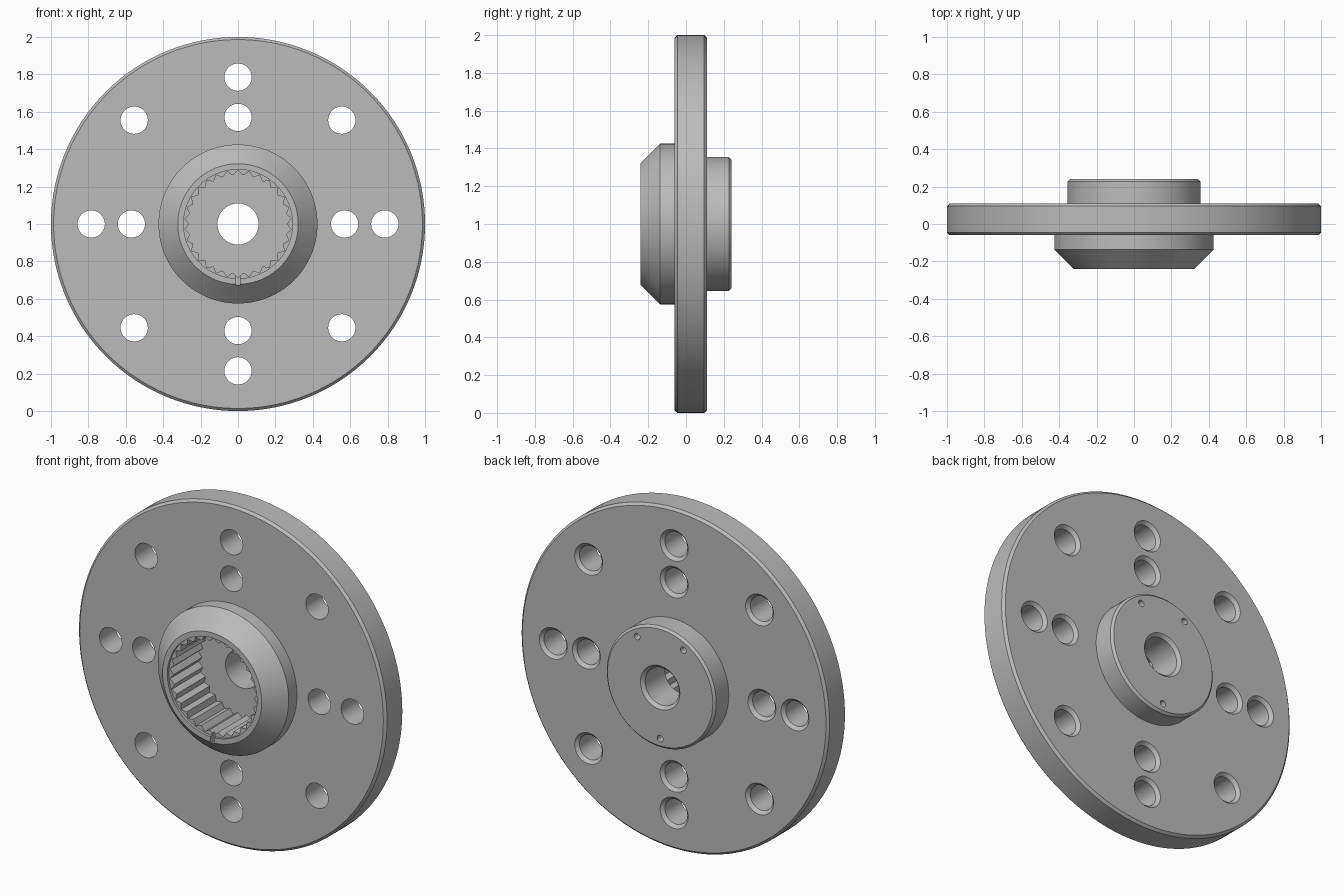
import bpy, bmesh, math

if "Cube" in bpy.data.objects:
    bpy.data.objects.remove(bpy.data.objects["Cube"])

metal = bpy.data.materials.new("grey metal")
metal.diffuse_color = (0.5, 0.5, 0.5, 1)
metal.use_nodes = True
metal.node_tree.nodes["Principled BSDF"].inputs["Base Color"].default_value = metal.diffuse_color


def loft(name, rings, x=0.0, z=1.0):
    """Closed solid along the y axis; each ring is (y, list of radii by angle)."""
    bm = bmesh.new()
    loops = []
    for y, radii in rings:
        n = len(radii)
        loops.append([bm.verts.new((x + r * math.sin(2 * math.pi * i / n), y,
                                    z + r * math.cos(2 * math.pi * i / n)))
                      for i, r in enumerate(radii)])
    for a, b in zip(loops, loops[1:]):
        for i in range(n):
            j = (i + 1) % n
            bm.faces.new((a[i], a[j], b[j], b[i]))
    bm.faces.new(loops[0])
    bm.faces.new(loops[-1])
    bmesh.ops.recalc_face_normals(bm, faces=bm.faces)
    mesh = bpy.data.meshes.new(name)
    bm.to_mesh(mesh)
    bm.free()
    mesh.materials.append(metal)
    obj = bpy.data.objects.new(name, mesh)
    bpy.context.collection.objects.link(obj)
    return obj


def lathe(name, profile, sides, x=0.0, z=1.0):
    return loft(name, [(y, [r] * sides) for y, r in profile], x, z)


# Flange with conical front collar and round rear boss
flange = lathe("hub_flange", [
    (-0.24, 0.322), (-0.137, 0.425), (-0.06, 0.425), (-0.06, 0.986),
    (-0.046, 1.0), (0.096, 1.0), (0.11, 0.986), (0.11, 0.355),
    (0.227, 0.355), (0.24, 0.342)], 128)

cutters = []

# Toothed socket with a plain lip at its mouth
teeth = 30
cutters.append(loft("socket_cutter", [(y, [0.286, 0.262] * teeth) for y in (-0.3, 0.04)]))
cutters.append(lathe("lip_cutter", [(-0.3, 0.291), (-0.225, 0.291)], 96))

# Centre bore, chamfered at the rear
cutters.append(lathe("bore_cutter", [(-0.1, 0.11), (0.222, 0.11), (0.26, 0.148)], 48))

# Bolt holes, countersunk at the rear
for k in range(8):
    a = k * math.pi / 4
    for r in ((0.785, 0.57) if k % 2 == 0 else (0.785,)):
        cutters.append(lathe("bolt_hole_cutter",
                             [(-0.2, 0.073), (0.092, 0.073), (0.13, 0.111)], 40,
                             r * math.sin(a), 1 + r * math.cos(a)))

# Three small blind pin holes in the rear boss
for deg in (30, -30, 180):
    a = math.radians(deg)
    cutters.append(lathe("pin_hole_cutter", [(0.16, 0.019), (0.3, 0.019)], 20,
                         0.3 * math.sin(a), 1 + 0.3 * math.cos(a)))

# Alignment notch at the bottom of the collar
bpy.ops.mesh.primitive_cube_add(size=1, location=(0, -0.25, 0.71))
notch = bpy.context.object
notch.name = "notch_cutter"
notch.scale = (0.022, 0.09, 0.08)
notch.data.materials.append(metal)
cutters.append(notch)

# Cut everything, then remove the cutters
bpy.ops.object.select_all(action='DESELECT')
bpy.context.view_layer.objects.active = flange
flange.select_set(True)
for c in cutters:
    mod = flange.modifiers.new("cut", 'BOOLEAN')
    mod.operation = 'DIFFERENCE'
    mod.solver = 'EXACT'
    mod.object = c
    bpy.ops.object.modifier_apply(modifier=mod.name)
    bpy.data.objects.remove(c, do_unlink=True)

bpy.ops.object.shade_smooth_by_angle(angle=math.radians(25))
